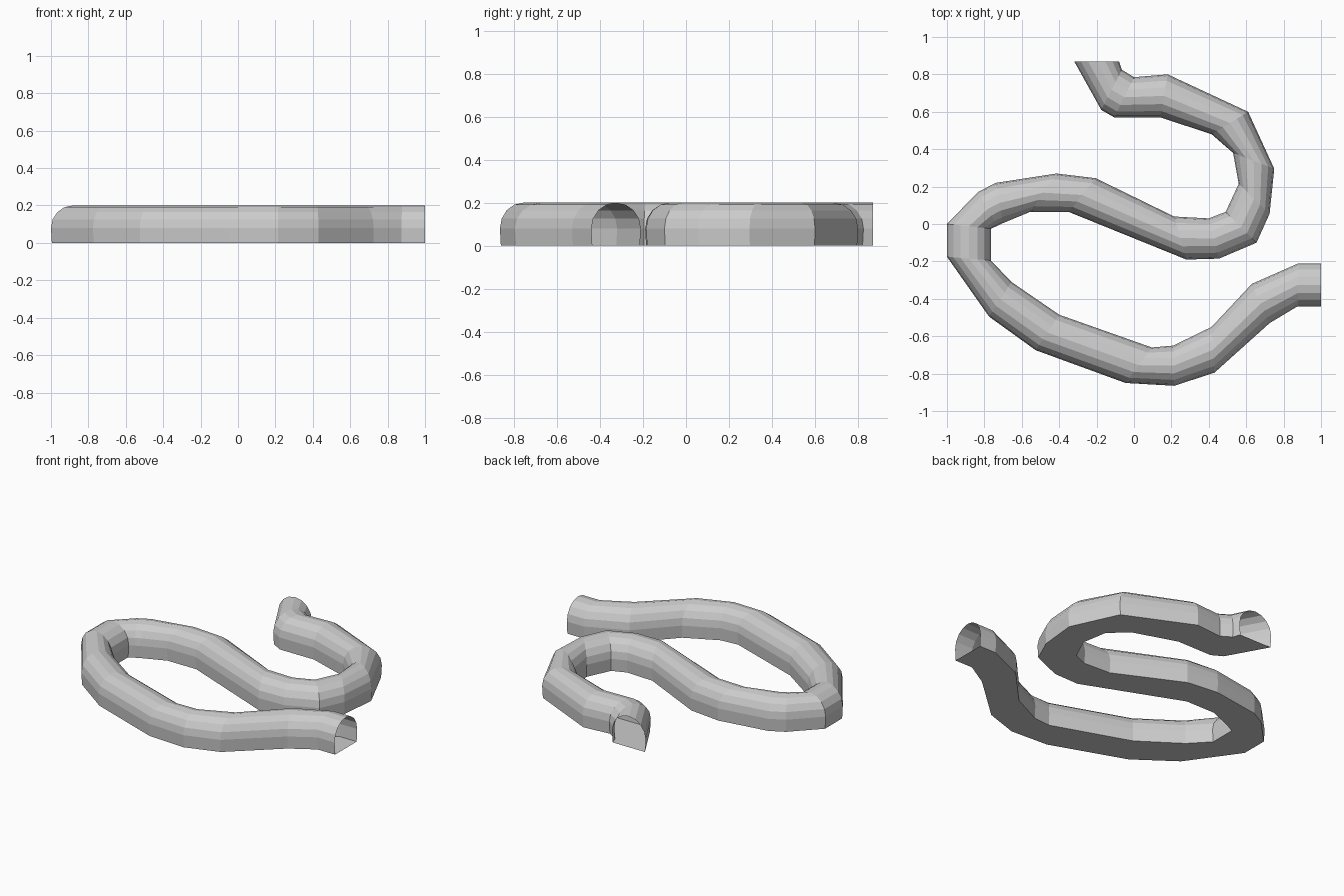
import bpy, bmesh, math

if "Cube" in bpy.data.objects:
    bpy.data.objects.remove(bpy.data.objects["Cube"])

# Edge stations along the winding tube: right edge x, y, left edge x, y
STATIONS = [
    (1.00, -.21, 1.00, -.44), (.88, -.21, .875, -.44), (.63, -.32, .725, -.53),
    (.415, -.55, .43, -.795), (.21, -.65, .215, -.865), (.095, -.66, -.045, -.85),
    (-.40, -.485, -.525, -.675), (-.655, -.31, -.775, -.495), (-.765, -.195, -1.0, -.175),
    (-.765, -.025, -1.0, 0), (-.73, -.01, -.835, .17), (-.70, .005, -.74, .22),
    (-.555, .065, -.415, .27), (-.35, .065, -.205, .245), (.28, -.19, .215, .04),
    (.455, -.185, .40, .03), (.655, -.10, .49, .065), (.725, .055, .56, .215),
    (.75, .295, .53, .38), (.61, .60, .415, .48), (.18, .80, .14, .57),
    (0, .785, -.105, .57), (-.065, .825, -.175, .61), (-.08, .87, -.32, .87),
]

# D-shaped section: flat base, near-vertical sides, round top
SIDES, SPRING, TOP = 8, .08, .20
section = [(.96, 0)]
section += [(math.cos(math.pi * i / SIDES), SPRING + (TOP - SPRING) * math.sin(math.pi * i / SIDES))
            for i in range(SIDES + 1)]
section += [(-.96, 0)]

# Open-ended sweep
bm = bmesh.new()
rings = []
for rx, ry, lx, ly in STATIONS:
    cx, cy, hx, hy = (rx + lx) / 2, (ry + ly) / 2, (rx - lx) / 2, (ry - ly) / 2
    rings.append([bm.verts.new((cx + hx * t, cy + hy * t, z)) for t, z in section])
n = len(section)
for a, b in zip(rings, rings[1:]):
    for i in range(n):
        j = (i + 1) % n
        bm.faces.new((a[i], b[i], b[j], a[j]))
bmesh.ops.recalc_face_normals(bm, faces=bm.faces)
# Make sure the base faces point down
base = min(bm.faces, key=lambda f: f.calc_center_median().z)
if base.normal.z > 0:
    bmesh.ops.reverse_faces(bm, faces=bm.faces)

mesh = bpy.data.meshes.new("winding_tube")
bm.to_mesh(mesh)
bm.free()
bpy.context.collection.objects.link(bpy.data.objects.new("winding_tube", mesh))
